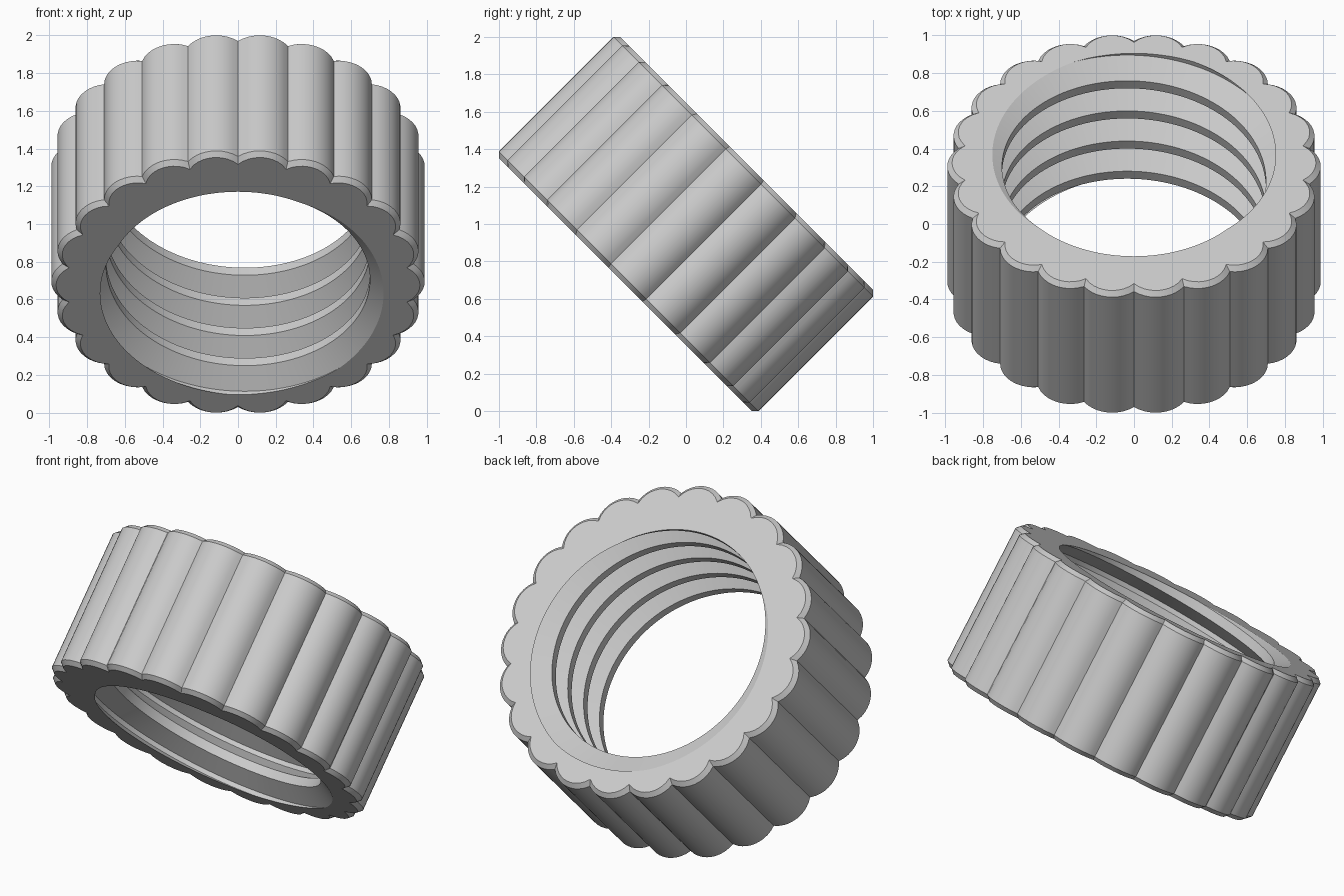
import bpy, bmesh
from math import pi, sin, cos, sqrt, floor
from mathutils import Matrix, Vector

cube = bpy.data.objects.get("Cube")
if cube:
    bpy.data.objects.remove(cube, do_unlink=True)

LOBES, STEPS = 22, 10
COUNT = LOBES * STEPS
HALF = 0.458                    # half the ring's depth
CHAMFER = 0.025
LOBE_R, LOBE_DIST = 0.179, 0.811
PITCH, CREST_R, ROOT_R = 0.226, 0.70, 0.822

# One pitch of thread: fraction of a turn from the crest centre, and radius
THREAD = [(-0.125, CREST_R), (0.125, CREST_R), (0.4375, ROOT_R), (0.5625, ROOT_R)]


def thread_radius(phase):
    """Bore radius at a phase measured in pitches from a crest centre."""
    t = abs(phase - floor(phase + 0.5))
    ramp = min(max((t - 0.125) / 0.3125, 0), 1)
    return CREST_R + (ROOT_R - CREST_R) * ramp


def lobe_radius(i, inset):
    """Scalloped outline, with a valley at each multiple of STEPS."""
    phi = ((i % STEPS) / STEPS - 0.5) * 2 * pi / LOBES
    return LOBE_DIST * cos(phi) + sqrt((LOBE_R - inset) ** 2 - (LOBE_DIST * sin(phi)) ** 2)


def column(i):
    """Closed section of the ring at one angle, as (radius, height) pairs."""
    start = HALF + PITCH * i / COUNT
    bore = []
    for k in range(1, -7, -1):
        for frac, radius in reversed(THREAD):
            a = start + PITCH * (k + frac)
            if abs(a) > HALF:
                a = max(-HALF, min(HALF, a))
                radius = thread_radius((a - start) / PITCH)
            bore.append((radius, a))
    rim, wall = lobe_radius(i, CHAMFER), lobe_radius(i, 0)
    return ([(wall, HALF - CHAMFER), (rim, HALF)] + bore
            + [(rim, -HALF), (wall, CHAMFER - HALF)])


# Scalloped ring with a threaded bore
bm = bmesh.new()
columns = []
for i in range(COUNT + 1):
    ang = 2 * pi * i / COUNT - pi / 2
    columns.append([bm.verts.new((r * cos(ang), r * sin(ang), a)) for r, a in column(i)])
for left, right in zip(columns, columns[1:]):
    for j in range(len(left)):
        bm.faces.new((left[j - 1], right[j - 1], right[j], left[j]))
bmesh.ops.remove_doubles(bm, verts=bm.verts, dist=0.00002)
bmesh.ops.dissolve_degenerate(bm, edges=bm.edges, dist=0.00002)
bmesh.ops.recalc_face_normals(bm, faces=bm.faces)

# Tilt the ring and stand it on the ground
bm.transform(Matrix.Translation(Vector((0, 0, 1))) @ Matrix.Rotation(-pi / 4, 4, 'X'))

mesh = bpy.data.meshes.new("threaded_ring")
bm.to_mesh(mesh)
bm.free()
ring = bpy.data.objects.new("threaded_ring", mesh)
bpy.context.collection.objects.link(ring)

# Light grey finish
grey = bpy.data.materials.new("light_grey")
grey.use_nodes = True
colour = (0.6, 0.6, 0.6, 1)
grey.diffuse_color = colour
grey.node_tree.nodes["Principled BSDF"].inputs["Base Color"].default_value = colour
mesh.materials.append(grey)

bpy.ops.object.select_all(action='DESELECT')
ring.select_set(True)
bpy.context.view_layer.objects.active = ring
bpy.ops.object.shade_smooth_by_angle(angle=pi / 7)
